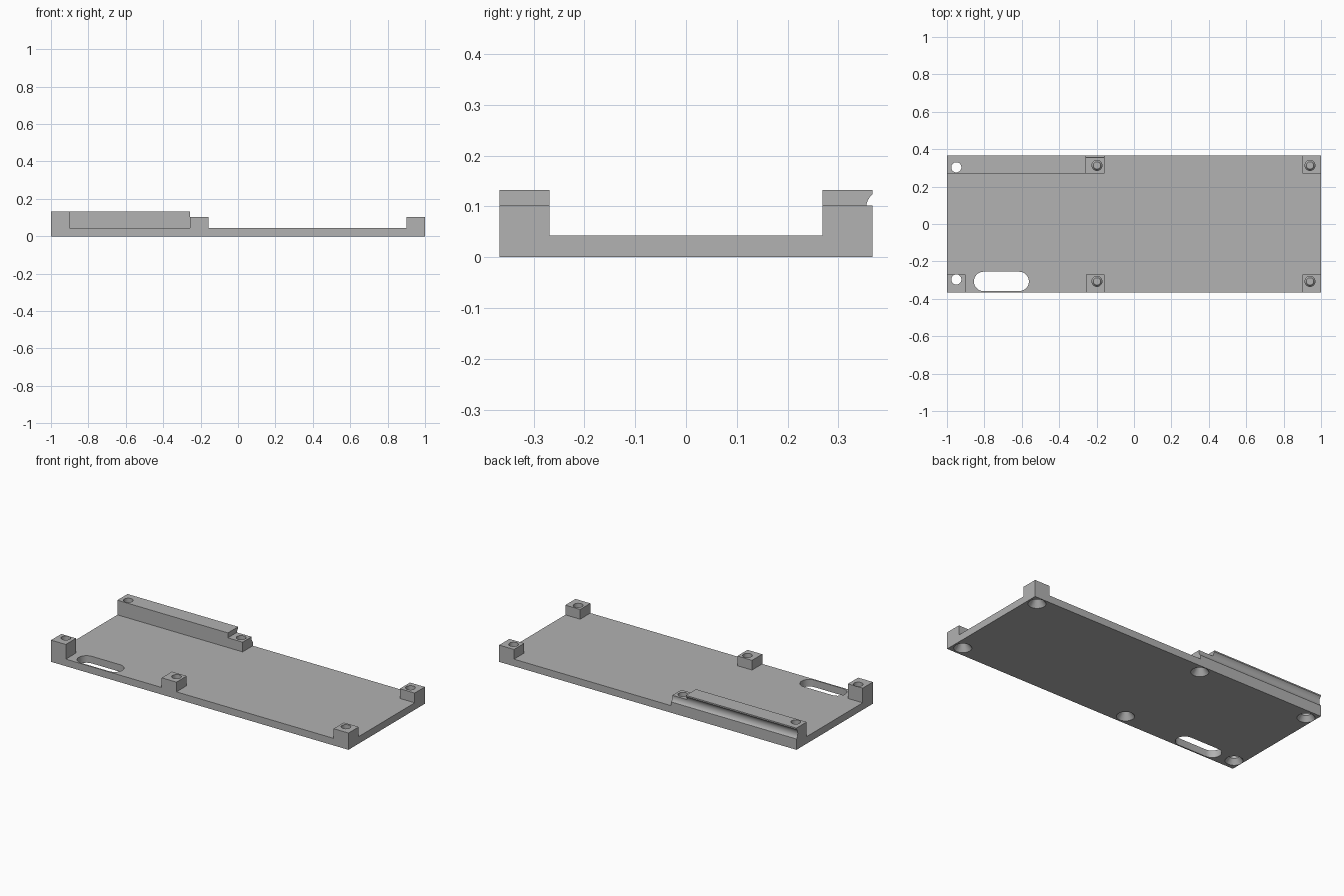
import bpy, bmesh, math
from mathutils import Matrix, Vector

cube = bpy.data.objects.get("Cube")
if cube:
    bpy.data.objects.remove(cube, do_unlink=True)

grey = bpy.data.materials.new("mid_grey")
grey.use_nodes = True
colour = (0.445, 0.445, 0.445, 1)
grey.diffuse_color = colour
grey.node_tree.nodes["Principled BSDF"].inputs["Base Color"].default_value = colour


def finish(name, bm):
    bmesh.ops.recalc_face_normals(bm, faces=bm.faces)
    mesh = bpy.data.meshes.new(name)
    bm.to_mesh(mesh)
    bm.free()
    mesh.materials.append(grey)
    obj = bpy.data.objects.new(name, mesh)
    bpy.context.collection.objects.link(obj)
    return obj


def box(name, x0, x1, y0, y1, z0, z1):
    bm = bmesh.new()
    size = Matrix.Diagonal((x1 - x0, y1 - y0, z1 - z0, 1))
    centre = Matrix.Translation(((x0 + x1) / 2, (y0 + y1) / 2, (z0 + z1) / 2))
    bmesh.ops.create_cube(bm, size=1, matrix=centre @ size)
    return finish(name, bm)


def cone(name, start, end, r0, r1, sides=32):
    start, end = Vector(start), Vector(end)
    axis = end - start
    turn = Vector((0, 0, 1)).rotation_difference(axis).to_matrix().to_4x4()
    bm = bmesh.new()
    bmesh.ops.create_cone(bm, cap_ends=True, segments=sides, radius1=r0, radius2=r1,
                          depth=axis.length,
                          matrix=Matrix.Translation((start + end) / 2) @ turn)
    return finish(name, bm)


def slot(name, x0, x1, y, r):
    # Straight prism with rounded ends
    bm = bmesh.new()
    ring = []
    for cx, first in ((x1 - r, -90), (x0 + r, 90)):
        for i in range(17):
            a = math.radians(first + i * 180 / 16)
            ring.append(bm.verts.new((cx + r * math.cos(a), y + r * math.sin(a), -0.05)))
    face = bm.faces.new(ring)
    out = bmesh.ops.extrude_face_region(bm, geom=[face])
    top = [v for v in out["geom"] if isinstance(v, bmesh.types.BMVert)]
    bmesh.ops.translate(bm, vec=(0, 0, 0.2), verts=top)
    return finish(name, bm)


def combine(target, tool, operation):
    tool.hide_render = True
    mod = target.modifiers.new(tool.name, 'BOOLEAN')
    mod.operation = operation
    mod.solver = 'EXACT'
    mod.object = tool
    bpy.context.view_layer.update()
    graph = bpy.context.evaluated_depsgraph_get()
    mesh = bpy.data.meshes.new_from_object(target.evaluated_get(graph))
    target.modifiers.clear()
    target.data = mesh
    bpy.data.objects.remove(tool, do_unlink=True)


Y, INNER = 0.367, 0.269
LOW, HIGH = 0.102, 0.132

# Base plate
tray = box("mounting_tray", -1, 1, -Y, Y, 0, 0.043)

# Screw bosses and raised back rail
bosses = [
    ("front_right_boss", -1, -0.901, -1, HIGH),
    ("front_middle_boss", -0.256, -0.157, -1, LOW),
    ("front_left_boss", 0.9, 1, -1, LOW),
    ("back_rail", -1, -0.256, 1, HIGH),
    ("back_middle_boss", -0.3, -0.157, 1, LOW),
    ("back_left_boss", 0.9, 1, 1, LOW),
]
for name, x0, x1, side, top in bosses:
    y0, y1 = sorted((side * INNER, side * Y))
    combine(tray, box(name, x0, x1, y0, y1, 0.02, top), 'UNION')

# Rounded groove along the outside of the rail
combine(tray, cone("rail_groove", (-1.1, 0.3945, 0.095), (-0.157, 0.3945, 0.095),
                   0.04, 0.04, 64), 'DIFFERENCE')

# Cable slot
combine(tray, slot("cable_slot", -0.856, -0.562, -0.307, 0.052), 'DIFFERENCE')

# Countersunk screw holes
for x, y in ((-0.95, 0.303), (-0.95, -0.297), (-0.198, 0.313),
             (-0.198, -0.307), (0.941, 0.313), (0.941, -0.307)):
    combine(tray, cone("screw_hole", (x, y, -0.05), (x, y, 0.2), 0.027, 0.027), 'DIFFERENCE')
    combine(tray, cone("countersink", (x, y, -0.01), (x, y, 0.04), 0.0563, 0.0197), 'DIFFERENCE')

# Smooth the holes and groove, keep edges sharp
bpy.ops.object.select_all(action='DESELECT')
tray.select_set(True)
bpy.context.view_layer.objects.active = tray
bpy.ops.object.shade_smooth_by_angle(angle=math.radians(25))
